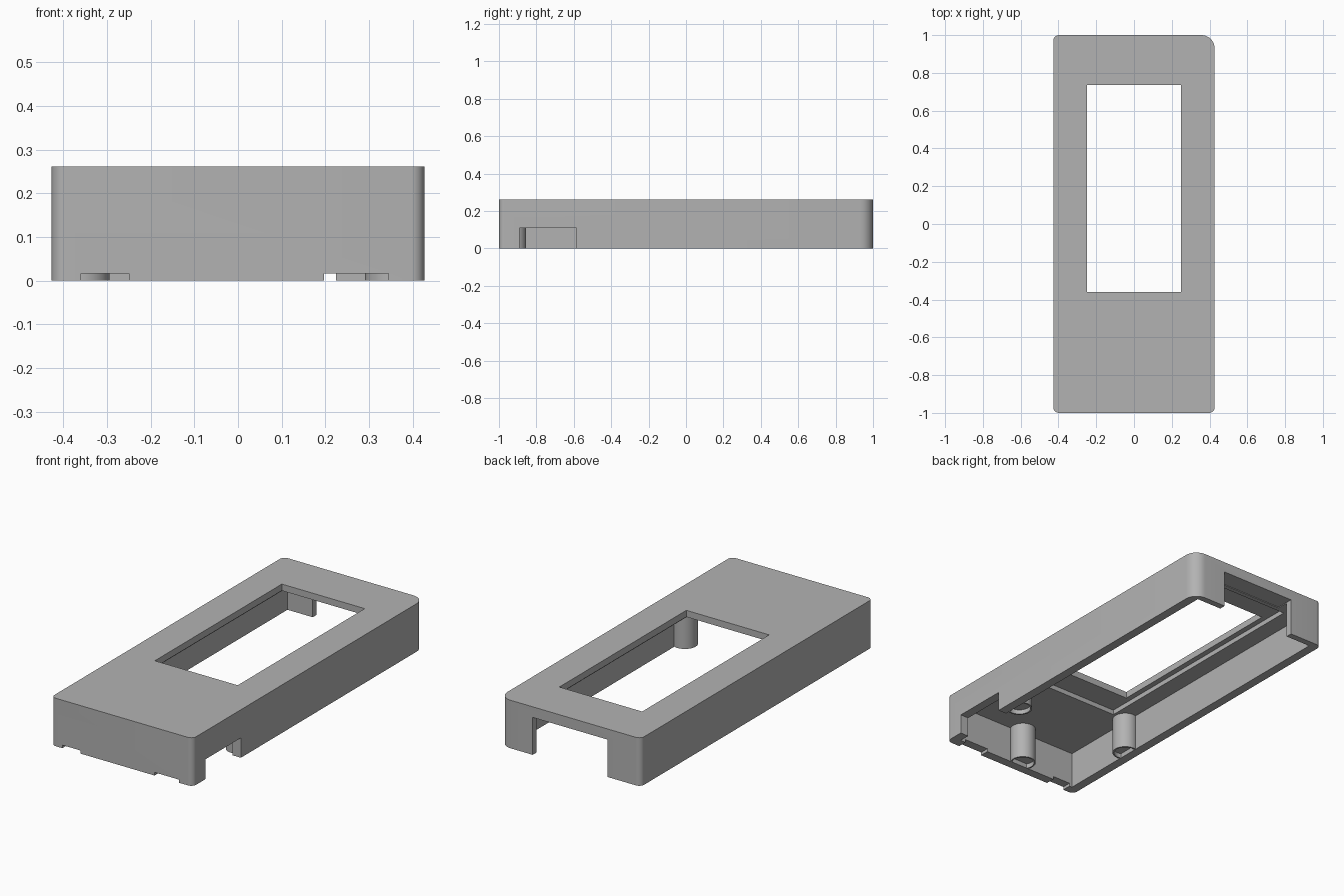
import bpy, bmesh
from math import cos, sin, pi

cube = bpy.data.objects.get("Cube")
if cube:
    bpy.data.objects.remove(cube, do_unlink=True)

grey = bpy.data.materials.new("plain grey")
grey.use_nodes = True
colour = (0.448, 0.448, 0.448, 1)
grey.diffuse_color = colour
grey.node_tree.nodes["Principled BSDF"].inputs["Base Color"].default_value = colour


def add_object(name, bm):
    bmesh.ops.recalc_face_normals(bm, faces=bm.faces)
    mesh = bpy.data.meshes.new(name)
    bm.to_mesh(mesh)
    bm.free()
    mesh.materials.append(grey)
    obj = bpy.data.objects.new(name, mesh)
    bpy.context.collection.objects.link(obj)
    return obj


def prism(name, outline, z0, z1):
    bm = bmesh.new()
    base = bm.faces.new([bm.verts.new((x, y, z0)) for x, y in outline])
    top = bmesh.ops.extrude_face_region(bm, geom=[base])["geom"]
    verts = [v for v in top if isinstance(v, bmesh.types.BMVert)]
    bmesh.ops.translate(bm, vec=(0, 0, z1 - z0), verts=verts)
    return add_object(name, bm)


def smooth(obj):
    bpy.ops.object.select_all(action="DESELECT")
    obj.select_set(True)
    bpy.context.view_layer.objects.active = obj
    bpy.ops.object.shade_smooth_by_angle(angle=pi / 6)


def cut(obj, name, x0, x1, y0, y1, z0, z1):
    cutter = prism(name, [(x0, y0), (x1, y0), (x1, y1), (x0, y1)], z0, z1)
    mod = obj.modifiers.new(name, "BOOLEAN")
    mod.object = cutter
    mod.operation = "DIFFERENCE"
    mod.solver = "EXACT"
    bpy.context.view_layer.objects.active = obj
    bpy.ops.object.modifier_apply(modifier=name)
    bpy.data.objects.remove(cutter, do_unlink=True)


# Outer shell: rectangle with one larger rounded corner
W, L, H = 0.427, 1.0, 0.262
CEILING = 0.2
outline = []
corners = [(1, 1, 0.07), (-1, 1, 0.03), (-1, -1, 0.03), (1, -1, 0.03)]
for i, (sx, sy, r) in enumerate(corners):
    for k in range(9):
        a = (i + k / 8) * pi / 2
        outline.append((sx * (W - r) + r * cos(a), sy * (L - r) + r * sin(a)))
case = prism("case_shell", outline, 0, H)

# Hollow underside, display recess and window
cut(case, "cavity", -0.377, 0.377, -0.95, 0.965, -0.1, CEILING)
cut(case, "display_recess", -0.28, 0.28, -0.5, 0.875, 0.1, 0.226)
cut(case, "window", -0.25, 0.25, -0.36, 0.735, 0.1, 0.4)

# Openings in the back, the left side and the front rim
cut(case, "back_opening", -0.225, 0.225, 0.9, 1.1, -0.1, CEILING + 0.004)
cut(case, "side_opening", 0.3, 0.5, -0.89, -0.585, -0.1, 0.108)
cut(case, "front_notch_right", -0.36, -0.25, -1.1, -0.9, -0.1, 0.017)
cut(case, "front_notch_left", 0.197, 0.345, -1.1, -0.9, -0.1, 0.017)
smooth(case)

# Mounting posts with a shallow round recess underneath
R = 0.066
TOP = CEILING + 0.01
for name, x, y in [("post_right", -0.36, -0.5), ("post_left", 0.357, -0.5),
                   ("post_front", -0.02, -0.921)]:
    bm = bmesh.new()
    bmesh.ops.create_cone(bm, cap_ends=True, segments=40, radius1=R, radius2=R, depth=TOP)
    bmesh.ops.translate(bm, vec=(x, y, TOP / 2), verts=bm.verts)
    bottom = min(bm.faces, key=lambda f: f.calc_center_median().z)
    bmesh.ops.inset_region(bm, faces=[bottom], thickness=0.008)
    hole = bmesh.ops.extrude_face_region(bm, geom=[bottom])["geom"]
    bmesh.ops.translate(bm, vec=(0, 0, 0.025),
                        verts=[v for v in hole if isinstance(v, bmesh.types.BMVert)])
    if bottom.is_valid:
        bmesh.ops.delete(bm, geom=[bottom], context="FACES_ONLY")
    smooth(add_object(name, bm))
